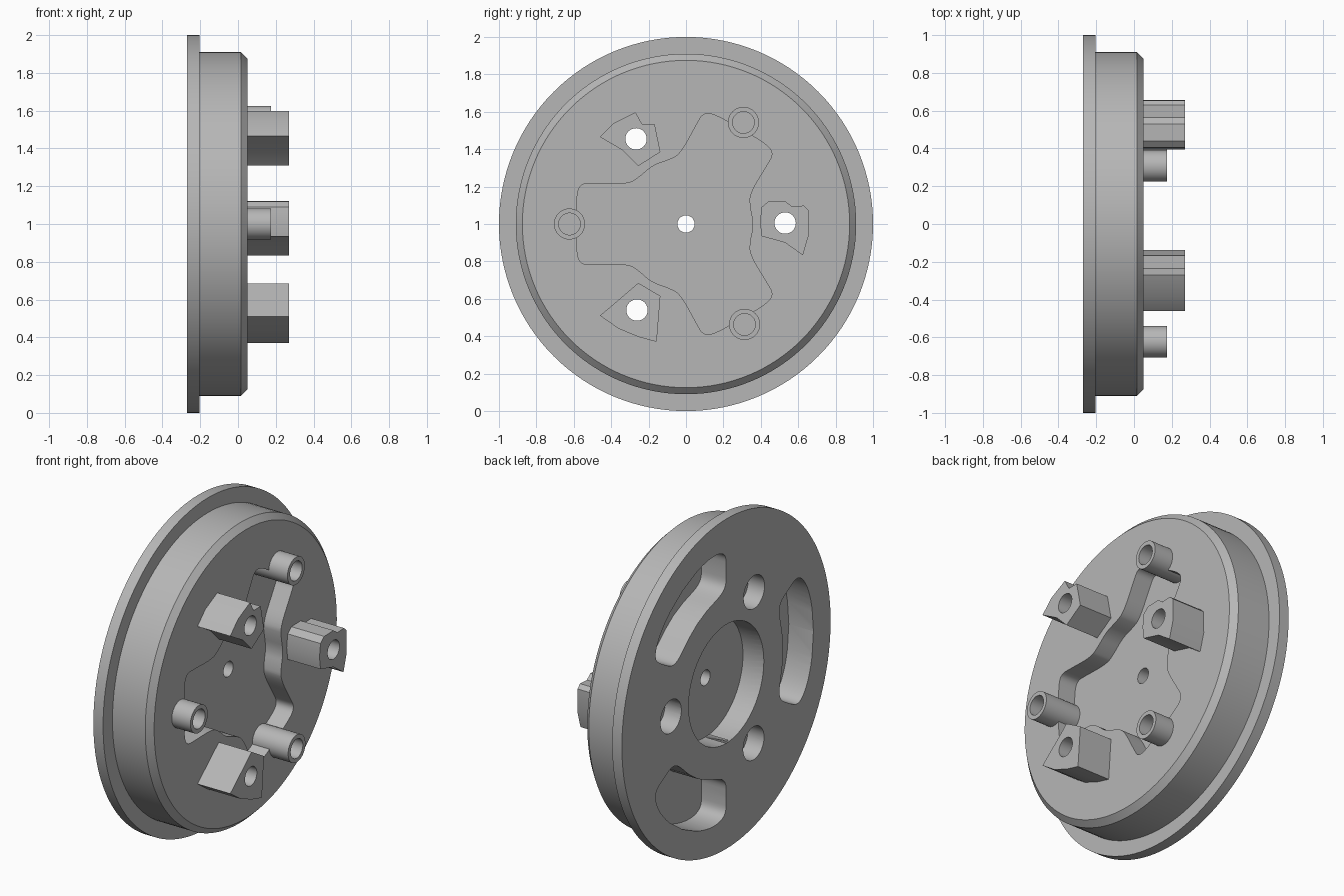
import bpy, bmesh
from math import sin, cos, pi, radians, copysign
from mathutils import Vector, Matrix

old = bpy.data.objects.get("Cube")
if old:
    bpy.data.objects.remove(old, do_unlink=True)

grey = bpy.data.materials.new("machined_grey")
grey.use_nodes = True
grey.diffuse_color = (0.47, 0.47, 0.47, 1)
grey.node_tree.nodes["Principled BSDF"].inputs["Base Color"].default_value = grey.diffuse_color

AXIS_Z = 1.0
BACK, FLANGE, FACE = -0.27, -0.205, 0.05
POCKET_FLOOR = -0.065


def finish(name, bm):
    bmesh.ops.remove_doubles(bm, verts=bm.verts, dist=1e-5)
    bmesh.ops.recalc_face_normals(bm, faces=bm.faces)
    mesh = bpy.data.meshes.new(name)
    bm.to_mesh(mesh)
    bm.free()
    obj = bpy.data.objects.new(name, mesh)
    obj.location.z = AXIS_Z
    bpy.context.collection.objects.link(obj)
    mesh.materials.append(grey)
    return obj


def prism(name, outline, x0, x1):
    """Extrude a (y, z) outline along the wheel axis."""
    bm = bmesh.new()
    rings = [[bm.verts.new((x, y, z)) for y, z in outline] for x in (x0, x1)]
    n = len(outline)
    for i in range(n):
        j = (i + 1) % n
        bm.faces.new((rings[0][i], rings[0][j], rings[1][j], rings[1][i]))
    for ring in rings:
        bm.faces.new(ring)
    return finish(name, bm)


def lathe(name, profile, centre=(0, 0), steps=48):
    """Spin an (x, radius) profile about the wheel axis."""
    bm = bmesh.new()
    verts = [bm.verts.new((x, 0, r)) for x, r in profile]
    edges = [bm.edges.new(p) for p in zip(verts, verts[1:])]
    bmesh.ops.spin(bm, geom=verts + edges, axis=(1, 0, 0), cent=(0, 0, 0),
                   angle=2 * pi, steps=steps, use_duplicate=False)
    bmesh.ops.translate(bm, verts=bm.verts, vec=(0, *centre))
    return finish(name, bm)


def circle(centre, r, n=48):
    return [(centre[0] + r * cos(2 * pi * i / n), centre[1] + r * sin(2 * pi * i / n))
            for i in range(n)]


def round_off(points, passes):
    """Corner cutting on a closed outline."""
    pts = [Vector(p) for p in points]
    for _ in range(passes):
        pairs = zip(pts, pts[1:] + pts[:1])
        pts = [q for a, b in pairs for q in (a.lerp(b, 0.25), a.lerp(b, 0.75))]
    return pts


def cut(obj, cutters):
    bpy.context.view_layer.objects.active = obj
    for c in cutters:
        c.hide_render = True
        mod = obj.modifiers.new("cut", "BOOLEAN")
        mod.operation, mod.solver, mod.object = "DIFFERENCE", "EXACT", c
        bpy.ops.object.modifier_apply(modifier=mod.name)


def trefoil():
    half = [(0.585, 0.0), (0.585, 0.16), (0.56, 0.217), (0.49, 0.217),
            (0.31, 0.212), (0.25, 0.25)]
    lobe = [(a, -b) for a, b in reversed(half[1:])] + half
    neck = [(0.185, 0.31)]
    pts = []
    for k in range(3):
        turn = Matrix.Rotation(radians(60 + 120 * k), 2)
        pts += [turn @ Vector(p) for p in lobe + neck]
    return round_off(pts, 3)


def kidney(mid):
    """Rounded ring sector centred on the angle mid."""
    pts = []
    for i in range(72):
        t = 2 * pi * i / 72
        u, v = (copysign(abs(f(t)) ** 0.45, f(t)) for f in (cos, sin))
        r, a = 0.69 + 0.145 * u, radians(mid + 30 * v)
        pts.append((r * cos(a), r * sin(a)))
    return pts


post_holes = [(0.53, 0.005), (-0.267, 0.455), (-0.262, -0.46)]
tube_centres = [(-0.623, 0), (0.307, 0.543), (0.313, -0.537)]
post_outlines = [
    [(0.405, 0.09), (0.44, 0.12), (0.53, 0.122), (0.565, 0.095), (0.63, 0.098),
     (0.654, 0.075), (0.656, -0.06), (0.625, -0.167), (0.53, -0.1), (0.405, -0.065), (0.395, 0.01)],
    [(-0.46, 0.465), (-0.385, 0.54), (-0.27, 0.597), (-0.235, 0.535), (-0.168, 0.535),
     (-0.137, 0.385), (-0.255, 0.31), (-0.34, 0.395)],
    [(-0.46, -0.49), (-0.36, -0.405), (-0.255, -0.315), (-0.137, -0.385),
     (-0.157, -0.63), (-0.25, -0.605), (-0.36, -0.56)],
]

# Flanged, chamfered disc
disc = lathe("flanged_disc", [(BACK, 0), (BACK, 1), (FLANGE, 1), (FLANGE, 0.91),
                              (0.015, 0.91), (FACE, 0.875), (FACE, 0)], steps=128)

# Front pocket, rear recess, centre hole and rear slots
cutters = [prism("pocket_cutter", trefoil(), POCKET_FLOOR, 0.2),
           prism("recess_cutter", circle((0, 0), 0.36, 64), -0.4, -0.13),
           prism("centre_hole_cutter", circle((0, 0), 0.046), -0.5, 0.5)]
cutters += [prism("slot_cutter", kidney(a), -0.4, -0.105) for a in (60, 180, 300)]

# Bolt holes with wide rear bores
drills = [prism("drill_cutter", circle(c, 0.057), -0.5, 0.5) for c in post_holes]
cutters += [prism("bore_cutter", circle(c, 0.1), -0.4, -0.16) for c in post_holes]
cut(disc, cutters + drills)
parts = [disc]

# Drive posts
for i, (outline, drill) in enumerate(zip(post_outlines, drills)):
    post = prism(f"drive_post_{i + 1}", outline, FACE - 0.002, 0.27)
    cut(post, [drill])
    parts.append(post)

# Blind tubes at the pocket edge
for i, c in enumerate(tube_centres):
    parts.append(lathe(f"tube_{i + 1}", [(POCKET_FLOOR, 0), (POCKET_FLOOR, 0.083), (0.175, 0.083),
                                         (0.175, 0.058), (0.055, 0.058), (0.055, 0)], c))

for c in cutters + drills:
    bpy.data.objects.remove(c, do_unlink=True)

for obj in parts:
    bpy.ops.object.select_all(action="DESELECT")
    obj.select_set(True)
    bpy.context.view_layer.objects.active = obj
    bpy.ops.object.shade_smooth_by_angle(angle=radians(25))
